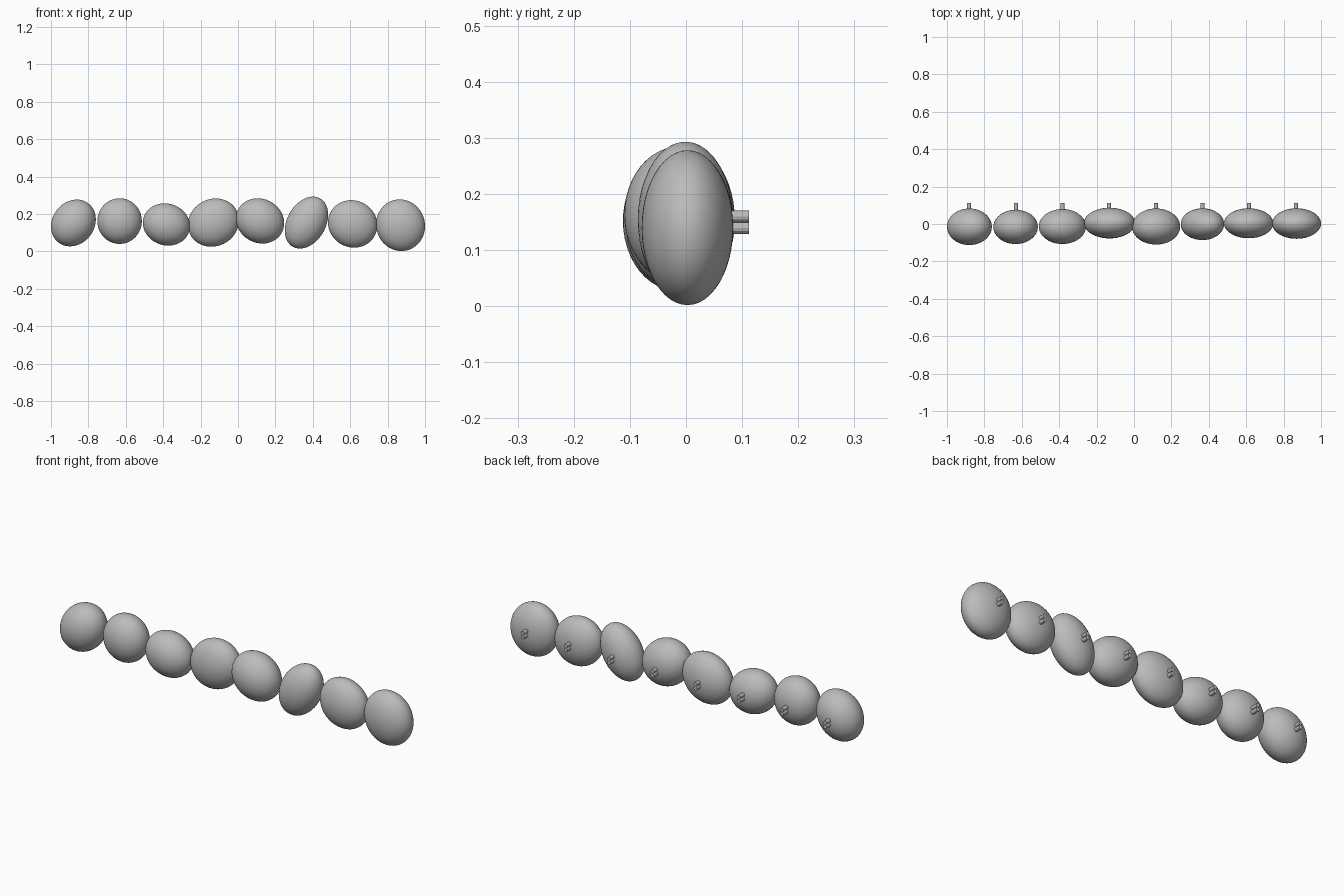
import bpy, bmesh, math
from mathutils import Matrix

if "Cube" in bpy.data.objects:
    bpy.data.objects.remove(bpy.data.objects["Cube"])

stone = bpy.data.materials.new("stone grey")
stone.diffuse_color = (0.5, 0.5, 0.5, 1)
stone.use_nodes = True
stone.node_tree.nodes["Principled BSDF"].inputs["Base Color"].default_value = stone.diffuse_color


def finish(bm, name, smooth_angle=None):
    mesh = bpy.data.meshes.new(name)
    for f in bm.faces:
        f.smooth = smooth_angle is not None
    bm.to_mesh(mesh)
    bm.free()
    mesh.materials.append(stone)
    ob = bpy.data.objects.new(name, mesh)
    bpy.context.collection.objects.link(ob)
    return ob


def pebble(i, x, z, hw, hh, lean, front, back):
    # squashed sphere, sheared so its top sits 'lean' to the right
    s = lean * hh
    hy = (back - front) / 2
    m = Matrix(((hw, 0, 0, x),
                (0, hy, 0, (back + front) / 2),
                (s / hw, 0, math.sqrt(hh * hh - (s / hw) ** 2), z),
                (0, 0, 0, 1)))
    bm = bmesh.new()
    bmesh.ops.create_uvsphere(bm, u_segments=48, v_segments=24, radius=1)
    bmesh.ops.transform(bm, matrix=m, verts=bm.verts)
    finish(bm, f"pebble_{i}", 30)


def peg_pair(i, x):
    # two little round pins, one above the other, on the back
    bm = bmesh.new()
    for z in (0.139, 0.160):
        m = Matrix.Translation((x, 0.0863, z)) @ Matrix.Rotation(math.pi / 2, 4, 'X')
        bmesh.ops.create_cone(bm, cap_ends=True, segments=12, radius1=0.0105,
                              radius2=0.0105, depth=0.0525, matrix=m)
    finish(bm, f"back_pegs_{i}")


# centre x, centre z, half width, half height, lean, front y, back y
pebbles = [
    (-0.880, 0.152, 0.120, 0.125, 0.018, -0.1125, 0.083),
    (-0.633, 0.162, 0.119, 0.122, 0.000, -0.107, 0.076),
    (-0.383, 0.144, 0.126, 0.113, -0.010, -0.107, 0.080),
    (-0.131, 0.154, 0.137, 0.129, 0.012, -0.077, 0.087),
    (0.118, 0.163, 0.129, 0.121, -0.013, -0.110, 0.083),
    (0.366, 0.154, 0.116, 0.139, 0.035, -0.086, 0.084),
    (0.613, 0.147, 0.132, 0.127, -0.008, -0.076, 0.084),
    (0.869, 0.140, 0.131, 0.138, -0.005, -0.079, 0.084),
]
for i, p in enumerate(pebbles, 1):
    pebble(i, *p)
    peg_pair(i, -0.8815 + 0.2495 * (i - 1))
